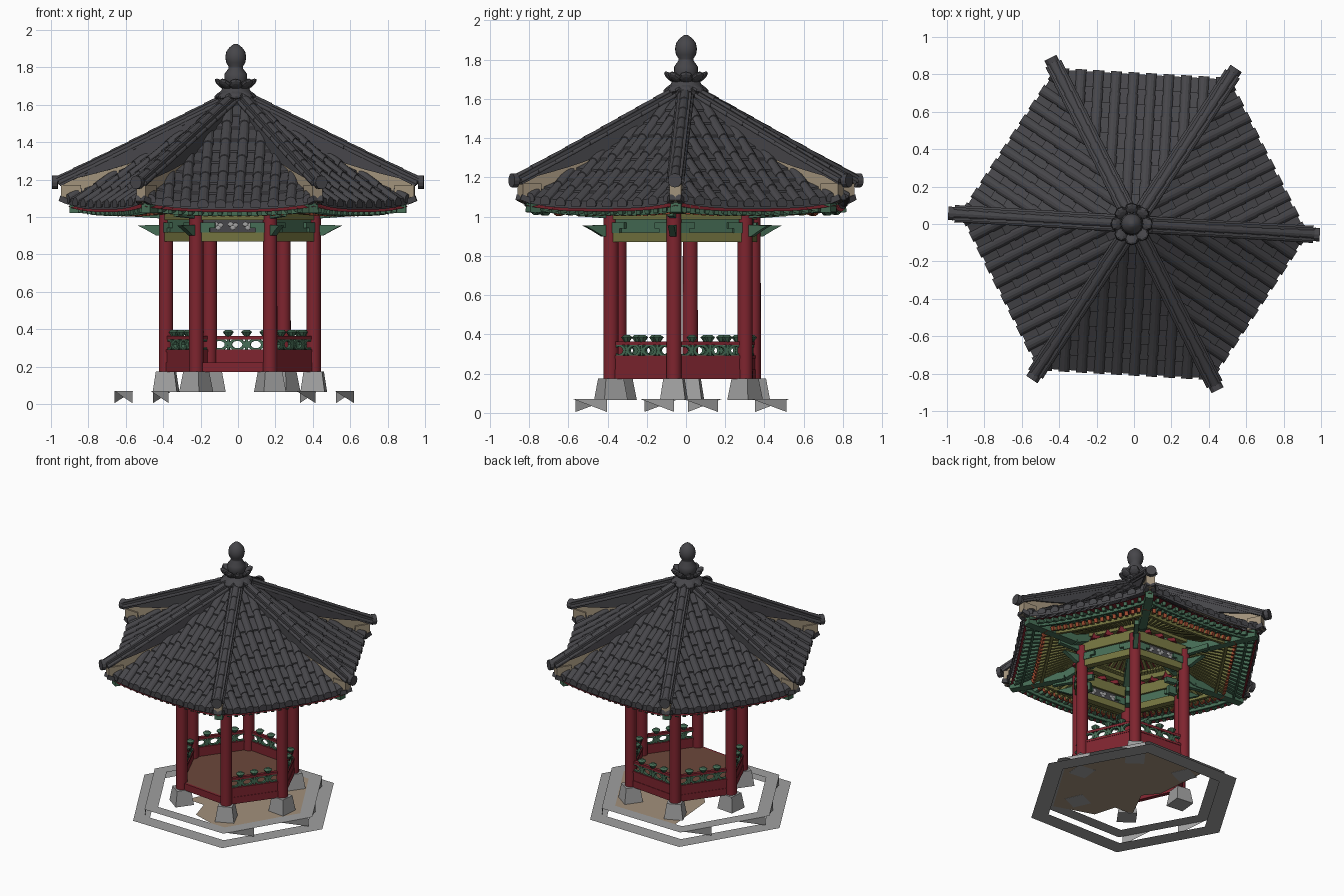
import bpy, bmesh, math
from mathutils import Matrix, Vector

if "Cube" in bpy.data.objects:
    bpy.data.objects.remove(bpy.data.objects["Cube"])

COLOURS = {
    "tile grey": (.062, .061, .068), "plaster tan": (.36, .29, .20), "column red": (.21, .018, .028),
    "beam olive": (.17, .17, .05), "painted green": (.06, .15, .09), "rafter orange": (.33, .07, .03),
    "stone grey": (.35, .35, .35), "sand": (.36, .28, .20), "deck brown": (.15, .065, .043),
}
MATS = {}
for name, rgb in COLOURS.items():
    m = bpy.data.materials.new(name)
    m.use_nodes = True
    m.diffuse_color = (*rgb, 1)
    m.node_tree.nodes["Principled BSDF"].inputs["Base Color"].default_value = (*rgb, 1)
    MATS[name] = m
TILE, TAN, RED, OLIVE, GREEN, ORANGE, STONE, SAND, DECK = COLOURS

ROOF = (Vector((0, 0, 0)), -3.3)
BODY = (Vector((.01, -.02, 0)), -6)
KERB = (Vector((-.02, -.025, 0)), -1)
T60 = math.sqrt(3)


def spots(frame, offset, skip=()):
    """Six placements whose local y axis points outward."""
    c, rot = frame
    return [Matrix.Translation(c) @ Matrix.Rotation(math.radians(rot + offset + 60 * k - 90), 4, 'Z')
            for k in range(6) if k not in skip]


def corners(frame):
    return spots(frame, 0)


def sides(frame, skip=()):
    return spots(frame, 30, skip)


def part(name, colour, bm, places=(Matrix(),), smooth=False):
    bmesh.ops.recalc_face_normals(bm, faces=bm.faces)
    me = bpy.data.meshes.new(name)
    bm.to_mesh(me)
    bm.free()
    me.materials.append(MATS[colour])
    for place in places:
        ob = bpy.data.objects.new(name, me)
        ob.matrix_world = place
        bpy.context.collection.objects.link(ob)
    if smooth:
        bpy.ops.object.select_all(action='DESELECT')
        ob.select_set(True)
        bpy.context.view_layer.objects.active = ob
        bpy.ops.object.shade_smooth_by_angle(angle=math.radians(40))


def bar(bm, a, b, w, h):
    a, b = Vector(a), Vector(b)
    q = (b - a).to_track_quat('Y', 'Z').to_matrix().to_4x4()
    bmesh.ops.create_cube(bm, size=1, matrix=Matrix.Translation((a + b) / 2) @ q
                          @ Matrix.Diagonal((w, (b - a).length, h, 1)))


def bars(w, h, *pairs):
    bm = bmesh.new()
    for a, b in pairs:
        bar(bm, a, b, w, h)
    return bm


def grid(bm, rows, closed=False):
    vs = [[bm.verts.new(p) for p in row] for row in rows]
    for r0, r1 in zip(vs, vs[1:]):
        n = len(r0)
        for j in range(n if closed else n - 1):
            bm.faces.new((r0[j], r0[(j + 1) % n], r1[(j + 1) % n], r1[j]))
    return vs


def lathe(profile, n=20):
    bm = bmesh.new()
    ang = [2 * math.pi * i / n for i in range(n)]
    vs = grid(bm, [[(r * math.cos(a), r * math.sin(a), z) for a in ang] for r, z in profile], True)
    bm.faces.new(vs[0])
    bm.faces.new(vs[-1])
    return bm


def surf(t, d):
    """Height of the sagging roof at side offset t and outward distance d."""
    s = .8 - d
    return 1.07 + .62 * s + .17 * s * s + .035 * (abs(t) / .46) ** 3


def soffit(t, d):
    return 1.03 + .3 * (.78 - d) + .03 * (abs(t) / .46) ** 3


def rib(bm, x, start, end, height, r=.03, step=.11):
    """Half-round roll of overlapping tiles from the eave upward."""
    cuts = max(1, round((start - end) / step))
    ds = [start + (end - start) * i / cuts for i in range(cuts + 1)]
    rows = []
    for lo, hi in zip(ds, ds[1:]):
        for d, rad in ((lo, r), (hi, r * .86)):
            rows.append([(x + rad * math.cos(a * math.pi / 6), d, height(x, d) + rad * math.sin(a * math.pi / 6))
                         for a in range(-1, 8)])
    vs = grid(bm, rows)
    bm.faces.new(vs[0])


# Roof: stepped pan tiles with half-round rolls
bm = bmesh.new()
cuts = [.8 - .08 * i for i in range(10)]
levels = [(.8, -.03)]
for lo, hi in zip(cuts, cuts[1:]):
    levels += [(lo, .01), (hi, 0)]
grid(bm, [[(f * d / T60 / 6, d, surf(f * d / T60 / 6, d) + dz) for f in range(-6, 7)] for d, dz in levels])
for i in range(10):
    x = (i - 4.5) * .094
    rib(bm, x, .81, max(abs(x) * T60, .1), surf)
part("roof_tiles", TILE, bm, sides(ROOF))


# Hip ridges: tiled courses that thin out over plaster walls toward the tips
def ridge(x, r):
    return 1.70 - .5 * r + .02 * max(0, r - .7)


def ridge_wall(bm, start, end, half, taper):
    rows = []
    for i in range(9):
        f = i / 8
        r = start + (end - start) * f
        low, top = surf(r / 2, r * .866) - .03, ridge(0, r) - .04
        low += (top - .02 - low) * taper * max(0, f - .4) / .6
        rows.append([(-half, r, low), (-half, r, top), (half, r, top), (half, r, low)])
    grid(bm, rows, True)


bm = bmesh.new()
ridge_wall(bm, .4, .93, .02, 0)
bar(bm, (0, .84, 1.125), (0, .945, 1.125), .06, .09)
part("ridge_plaster", TAN, bm, corners(ROOF))

bm = bmesh.new()
ridge_wall(bm, .1, .88, .032, 1)
bar(bm, (0, .09, ridge(0, .09) - .04), (0, .96, ridge(0, .96) - .04), .07, .045)
rib(bm, 0, .985, .08, lambda x, r: ridge(x, r) - .026, .026, .1)
for x in (-.031, .031):
    rib(bm, x, .96, .08, lambda x, r: ridge(x, r) - .045, .016, .1)
bmesh.ops.create_cone(bm, cap_ends=True, segments=12, radius1=.036, radius2=.036, depth=.03,
                      matrix=Matrix.Translation((0, .98, 1.185)) @ Matrix.Rotation(math.pi / 2, 4, 'X'))
for x in (-.03, .03):
    bar(bm, (x, .9, 1.08), (x * .5, .95, 1.1), .03, .03)
part("ridge_tiles", TILE, bm, corners(ROOF))

# Finial with lotus collar
apex = Matrix.Translation((-.012, 0, 0))
part("finial", TILE, lathe([(.085, 1.58), (.1, 1.64), (.07, 1.69), (.05, 1.70), (.062, 1.73), (.06, 1.765),
                            (.038, 1.795), (.038, 1.805), (.051, 1.825), (.056, 1.855), (.05, 1.885),
                            (.035, 1.905), (.02, 1.918), (.01, 1.925)]), [apex], True)
bm = bmesh.new()
for k in range(8):
    turn = Matrix.Rotation(k * math.pi / 4, 4, 'Z')
    for y, z, tilt, size in ((.078, 1.71, .7, .042), (.075, 1.655, -.5, .045)):
        bmesh.ops.create_uvsphere(bm, u_segments=8, v_segments=6, radius=size, matrix=turn @ Matrix.Translation(
            (0, y, z)) @ Matrix.Rotation(tilt, 4, 'X') @ Matrix.Diagonal((.9, 1, .4, 1)))
part("finial_petals", TILE, bm, [apex])

# Eave underside: boarding, rafters and fascia
bm = bmesh.new()
grid(bm, [[(f * d / T60 / 6, d, soffit(f * d / T60 / 6, d)) for f in range(-6, 7)] for d in (.79, .6, .4, .2, .02)])
part("soffit_boards", RED, bm, sides(ROOF))


def fan(f, d, drop):
    t = f * d / T60 * .96
    return Vector((t, d, soffit(t, d) - drop))


steps = [i / 8 for i in range(-8, 9)]
part("flying_rafters", GREEN, bars(.022, .024, *[(fan(f, .56, .014), fan(f, .77, .014)) for f in steps]), sides(ROOF))
part("lower_rafters", OLIVE, bars(.018, .026, *[(fan(f, .3, .03), fan(f, .64, .05)) for f in steps]), sides(ROOF))
part("rafter_tips", ORANGE, bars(.024, .03, *[(fan(f, .64, .05), fan(f, .655, .051)) for f in steps]), sides(ROOF))
part("inner_rafters", OLIVE, bars(.02, .02, *[(fan(f, .06, .012), fan(f, .34, .012)) for f in steps[::2]]), sides(ROOF))
for name, col, d, drop, w, h in (("eave_purlin", OLIVE, .59, .065, .02, .03), ("eave_fascia", GREEN, .72, .03, .015, .025),
                                 ("inner_purlin", OLIVE, .34, .05, .04, .05)):
    part(name, col, bars(w, h, *[(fan(f, d, drop), fan(g, d, drop)) for f, g in zip(steps, steps[1:])]), sides(ROOF))
part("hip_beams", GREEN, bars(.055, .055, ((0, .05, 1.22), (0, .5, 1.04)), ((0, .5, 1.04), (0, .9, 1.05))), corners(ROOF))

# Columns, stone feet and winged brackets
R, AP = .397, .397 * .866
bm = bmesh.new()
bmesh.ops.create_cone(bm, cap_ends=True, segments=20, radius1=.039, radius2=.038, depth=.86,
                      matrix=Matrix.Translation((0, R, .6)))
part("column", RED, bm, corners(BODY), True)
bm = bmesh.new()
bmesh.ops.create_cone(bm, cap_ends=True, segments=4, radius1=.092, radius2=.07, depth=.11,
                      matrix=Matrix.Translation((0, R, .12)) @ Matrix.Rotation(math.pi / 4, 4, 'Z'))
part("column_foot", STONE, bm, corners(BODY))
bm = bars(.03, .035, ((0, .28, 1.0), (0, .58, 1.02)))
wing = ((.3, .9), (R + .05, .9), (.5, .93), (.55, .955), (.3, .96))
vs = grid(bm, [[(x, y, z) for y, z in wing] for x in (-.016, .016)], True)
for loop in vs:
    bm.faces.new(loop)
for sx in (-1, 1):
    bar(bm, (0, R, .955), (sx * .09, R - .052, .955), .055, .03)
    bar(bm, (0, R, .93), (sx * .065, R - .037, .93), .055, .025)
part("column_bracket", GREEN, bm, corners(BODY))

# Ring beams, friezes and flowers
part("lower_ring_beam", OLIVE, bars(.045, .05, ((-.2, AP, .895), (.2, AP, .895))), sides(BODY))
part("upper_ring_beam", OLIVE, bars(.045, .075, ((-.2, AP, 1.022), (.2, AP, 1.022))), sides(BODY))
part("dark_frieze", TILE, bars(.018, .07, ((-.19, AP, .952), (.19, AP, .952))), sides(BODY, skip=(0, 2, 3, 5)))
part("green_frieze", GREEN, bars(.018, .07, ((-.19, AP, .952), (.19, AP, .952))), sides(BODY, skip=(1, 4)))
bm = bmesh.new()
for x in (-.08, 0, .08):
    for y in (AP - .01, AP + .01):
        for dx, dz in ((-.013, 0), (.013, .004), (0, -.014)):
            bmesh.ops.create_uvsphere(bm, u_segments=8, v_segments=5, radius=.013, matrix=Matrix.Translation(
                (x + dx, y, .957 + dz)) @ Matrix.Diagonal((1.1, .25, .9, 1)))
part("frieze_flowers", STONE, bm, sides(BODY, skip=(0, 2, 3, 5)))
bm = bmesh.new()
for x in (-.1, 0, .1):
    bmesh.ops.create_cone(bm, cap_ends=True, segments=4, radius1=.05, radius2=.015, depth=.07,
                          matrix=Matrix.Translation((x, AP, 1.09)))
part("frieze_blocks", RED, bm, sides(BODY))

# Deck and skirt
bm = bmesh.new()
bmesh.ops.create_circle(bm, cap_ends=True, segments=6, radius=R, matrix=Matrix.Translation((0, 0, .223)))
part("deck", DECK, bm, corners(BODY)[:1])
part("deck_skirt", RED, bars(.03, .05, ((-.2, AP, .197), (.2, AP, .197))), sides(BODY))

# Balustrade on every side but the front entrance
rail = sides(BODY, skip=(4,))
bm = bars(.024, .06, ((-.19, AP, .25), (.19, AP, .25)))
bar(bm, (-.19, AP, .355), (.19, AP, .355), .022, .018)
bar(bm, (-.19, AP, .285), (.19, AP, .285), .03, .014)
part("balustrade", RED, bm, rail)
bm = bmesh.new()
for x in (-.145, -.05, .05, .145):
    ring = [(math.cos(a * math.pi / 6), math.sin(a * math.pi / 6)) for a in range(12)]
    rows = [[(x + k * .046 * c, AP + y, .318 + k * .032 * s) for c, s in ring]
            for k, y in ((1, -.009), (1, .009), (.62, .009), (.62, -.009), (1, -.009))]
    grid(bm, rows, True)
for x in (-.098, 0, .098):
    bar(bm, (x, AP, .285), (x, AP, .37), .014, .014)
    bmesh.ops.create_cone(bm, cap_ends=True, segments=8, radius1=.012, radius2=.03, depth=.025,
                          matrix=Matrix.Translation((x, AP, .373)))
    bmesh.ops.create_cone(bm, cap_ends=True, segments=8, radius1=.03, radius2=.014, depth=.012,
                          matrix=Matrix.Translation((x, AP, .391)))
part("balustrade_ornaments", GREEN, bm, rail)

# Stepped stone kerb sheets, riser pieces and sand bed
bm = bmesh.new()
for outer, inner, z in ((.74, .615, .002), (.655, .555, .07)):
    grid(bm, [[(-r / 2, r * .866, z), (r / 2, r * .866, z)] for r in (outer, inner)])
part("stone_kerb", STONE, bm, sides(KERB))
bm = bmesh.new()
for x in (-.3, .1):
    bm.faces.new([bm.verts.new(p) for p in ((x, .567, .07), (x, .567, .005), (x + .2, .567, .07))])
part("kerb_riser", STONE, bm, sides(KERB, skip=(1, 4)))
bm = bmesh.new()
outline = [(.6, -65), (.58, -1), (.58, 59), (.58, 114), (.2, 165), (.12, 205), (.36, 232), (.3, 255), (.45, 266)]
bm.faces.new([bm.verts.new((r * math.cos(math.radians(a)), r * math.sin(math.radians(a)), .066)) for r, a in outline])
part("sand_bed", SAND, bm)
